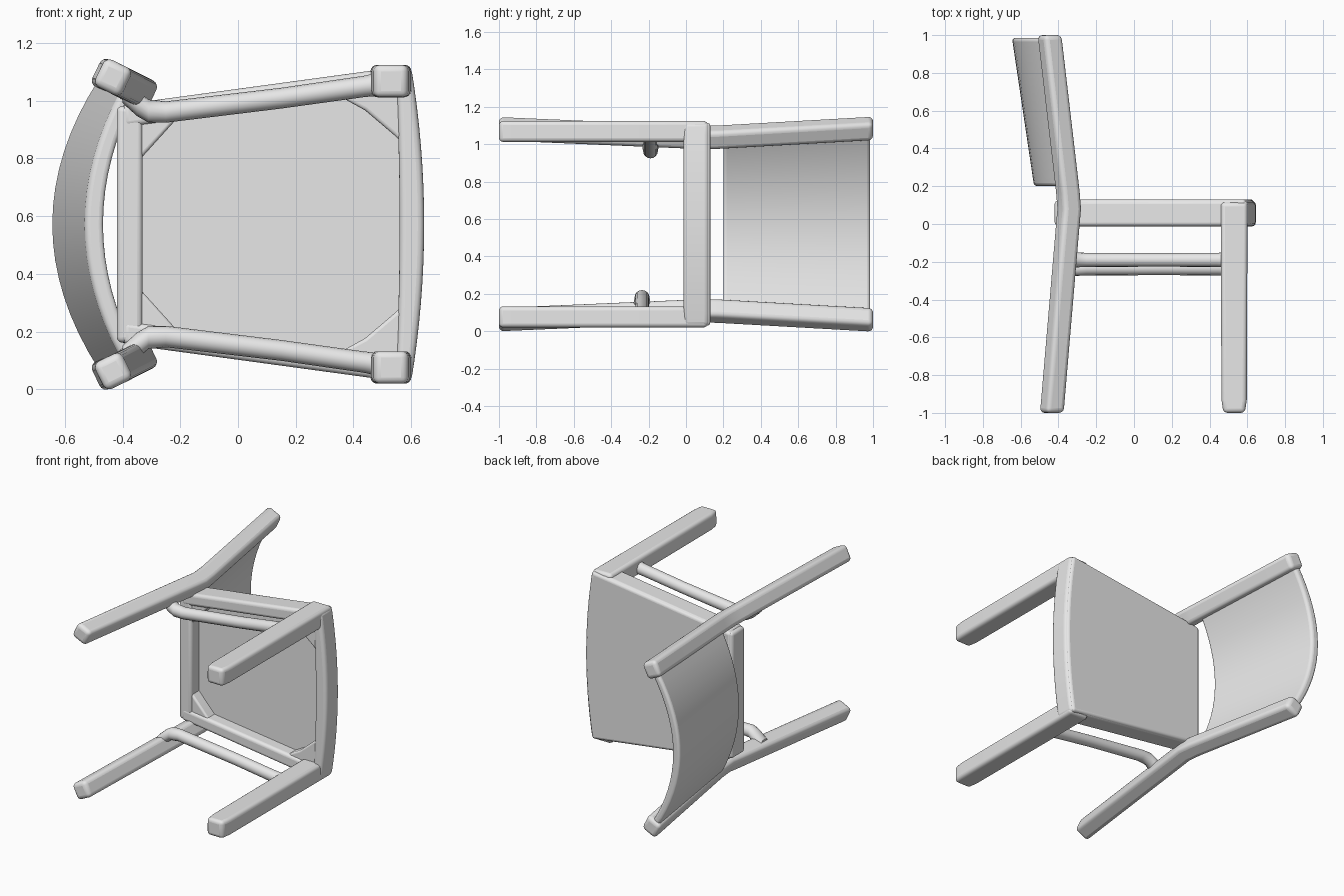
import bpy, bmesh, math

cube = bpy.data.objects.get("Cube")
if cube:
    bpy.data.objects.remove(cube, do_unlink=True)

wood = bpy.data.materials.new("light grey")
wood.use_nodes = True
GREY = (0.8, 0.8, 0.8, 1)
wood.diffuse_color = GREY
wood.node_tree.nodes["Principled BSDF"].inputs["Base Color"].default_value = GREY

MID = 0.572  # height of the chair's plane of symmetry (it lies on its side)


def loft(name, rings, bevel=0.02):
    """Skin a row of equal-sized rings, cap both ends and round the edges."""
    bm = bmesh.new()
    rows = [[bm.verts.new((x, y, MID + c)) for x, y, c in ring] for ring in rings]
    n = len(rows[0])
    for a, b in zip(rows, rows[1:]):
        for i in range(n):
            j = (i + 1) % n
            bm.faces.new((a[i], a[j], b[j], b[i]))
    bm.faces.new(rows[0])
    bm.faces.new(rows[-1])
    bmesh.ops.recalc_face_normals(bm, faces=bm.faces)
    mesh = bpy.data.meshes.new(name)
    bm.to_mesh(mesh)
    bm.free()
    mesh.materials.append(wood)
    ob = bpy.data.objects.new(name, mesh)
    bpy.context.collection.objects.link(ob)
    bpy.ops.object.select_all(action='DESELECT')
    ob.select_set(True)
    bpy.context.view_layer.objects.active = ob
    bpy.ops.object.shade_smooth_by_angle(angle=math.radians(40))
    if bevel:
        mod = ob.modifiers.new("rounded_edges", 'BEVEL')
        mod.width = bevel
        mod.segments = 4
        mod.limit_method = 'ANGLE'
        mod.angle_limit = math.radians(35)
    return ob


def prism(name, outline, y0, y1, bevel=0.02):
    return loft(name, [[(x, y, c) for x, c in outline] for y in (y0, y1)], bevel)


def square(x, y, c, half, turn, s):
    """Turned square cross-section, mirrored by s."""
    pts = []
    for k in range(4):
        a = math.radians(turn + 45 + 90 * k)
        r = half * math.sqrt(2)
        pts.append((x + r * math.cos(a), y, s * (c + r * math.sin(a))))
    return pts


def bow(c, edge, rise, width):
    """Shallow curve that bulges by rise at c = 0."""
    return edge + rise * (1 - (c / width) ** 2)


# Parts that come in pairs
for s, side in ((1, "upper"), (-1, "lower")):
    # Straight front leg with a slightly narrowed foot
    foot = [(-1, 0.057), (-0.93, 0.067), (0.115, 0.071)]
    loft(f"front_leg_{side}",
         [[(0.53 + a * h, y, s * (0.496 + b * min(h, 0.056)))
           for a, b in ((1, 1), (-1, 1), (-1, -1), (1, -1))] for y, h in foot], 0.022)

    # Bent back leg that continues as the backrest post
    path = [(-0.435, -1, 0.51), (-0.35, 0, 0.467), (-0.343, 0.08, 0.463),
            (-0.35, 0.17, 0.465), (-0.447, 1, 0.512)]
    loft(f"back_leg_{side}", [square(x, y, c, 0.053, -26, s) for x, y, c in path], 0.025)

    # Round side stretcher, flared into the back leg
    y = -0.19 if s > 0 else -0.235
    rail = [(-0.40, 0.465, 0.045), (-0.35, 0.42, 0.045), (-0.31, 0.392, 0.04),
            (-0.25, 0.389, 0.037), (0.15, 0.437, 0.036), (0.44, 0.478, 0.037),
            (0.50, 0.488, 0.042)]
    loft(f"stretcher_{side}",
         [[(x, y + r * math.cos(k * math.pi / 8), s * (c + r * math.sin(k * math.pi / 8)))
           for k in range(16)] for x, c, r in rail], 0)

    # Seat side rail
    prism(f"side_rail_{side}",
          [(x, s * c) for x, c in ((-0.40, 0.415), (0.52, 0.54), (0.52, 0.455), (-0.40, 0.335))],
          -0.012, 0.125)

    # Corner braces under the seat
    prism(f"back_brace_{side}",
          [(x, s * c) for x, c in ((-0.38, 0.39), (-0.19, 0.39), (-0.33, 0.235), (-0.38, 0.20))],
          0.0, 0.09, 0.012)
    prism(f"front_brace_{side}",
          [(x, s * c) for x, c in ((0.58, 0.49), (0.34, 0.45), (0.44, 0.395), (0.54, 0.31), (0.58, 0.27))],
          0.0, 0.09, 0.012)

# Bowed front rail
steps = [i / 8 for i in range(-8, 9)]
outer = [(bow(t, 0.60, 0.045, 1), t * 0.545) for t in steps]
inner = [(bow(t, 0.545, 0.015, 1), t * 0.545) for t in reversed(steps)]
prism("front_rail", outer + inner, -0.013, 0.122, 0.022)

# Back rail
prism("back_rail", [(-0.42, -0.41), (-0.33, -0.41), (-0.33, 0.41), (-0.42, 0.41)],
      -0.01, 0.125)

# Seat board, tapering to the back
front = [(x - 0.01, c) for x, c in outer]
prism("seat_board", front + [(-0.28, 0.43), (-0.41, 0.41), (-0.41, -0.41), (-0.28, -0.43)],
      0.07, 0.13, 0.018)


# Curved backrest panel, leaning back between the posts
def backrest_ring(y, x_end, rise, half_width, thick):
    back = [(bow(t, x_end, -rise, 1) - thick / 2, y, t * half_width) for t in steps]
    face = [(x + thick, y, c) for x, y, c in reversed(back)]
    return back + face


loft("backrest", [backrest_ring(0.2, -0.375, 0.122, 0.46, 0.064),
                  backrest_ring(0.985, -0.455, 0.163, 0.505, 0.056)], 0.018)
